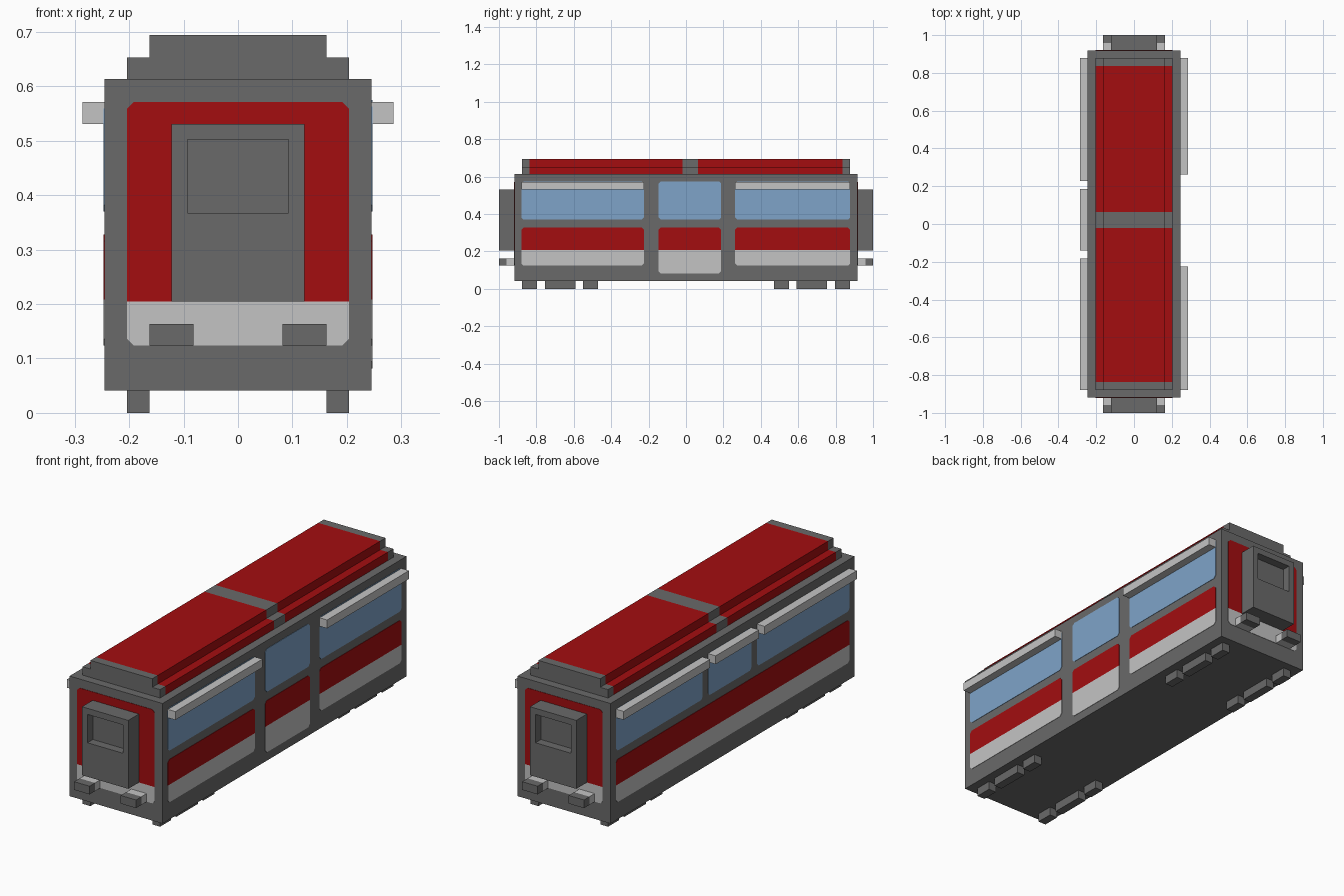
import bpy, bmesh
from mathutils import Vector

if "Cube" in bpy.data.objects:
    bpy.data.objects.remove(bpy.data.objects["Cube"])


def material(name, rgb):
    m = bpy.data.materials.new(name)
    m.diffuse_color = (*rgb, 1)
    m.use_nodes = True
    m.node_tree.nodes["Principled BSDF"].inputs["Base Color"].default_value = m.diffuse_color
    return m


GREY = material("dark grey", (0.144, 0.144, 0.144))
RED = material("red", (0.366, 0.004, 0.005))
LIGHT = material("light grey", (0.552, 0.552, 0.552))
BLUE = material("window blue", (0.212, 0.371, 0.584))


def finish(bm, name, *mats):
    bmesh.ops.recalc_face_normals(bm, faces=bm.faces)
    me = bpy.data.meshes.new(name)
    bm.to_mesh(me)
    bm.free()
    for m in mats:
        me.materials.append(m)
    ob = bpy.data.objects.new(name, me)
    bpy.context.collection.objects.link(ob)
    return ob


def box_bm(x0, x1, y0, y1, z0, z1):
    bm = bmesh.new()
    bmesh.ops.create_cube(bm, size=1)
    for v in bm.verts:
        v.co = Vector((x1 if v.co.x > 0 else x0,
                       y1 if v.co.y > 0 else y0,
                       z1 if v.co.z > 0 else z0))
    return bm


def box(name, mat, *dims):
    return finish(box_bm(*dims), name, mat)


def plate(name, mat, axis, sign, u0, u1, z0, z1, low=True, high=True):
    """Thin painted panel on a side (axis x) or end (axis y) wall, corners clipped."""
    wall = 0.2449 if axis == "x" else 0.9179
    a, b = (0.012 if low else 0), (0.012 if high else 0)
    pts = [(u0 + a, z0), (u1 - a, z0), (u1, z0 + a), (u1, z1 - b),
           (u1 - b, z1), (u0 + b, z1), (u0, z1 - b), (u0, z0 + a)]
    pts = list(dict.fromkeys(pts))
    place = (lambda u, z, d: (sign * d, u, z)) if axis == "x" else (lambda u, z, d: (u, sign * d, z))
    bm = bmesh.new()
    face = bm.faces.new([bm.verts.new(place(u, z, wall)) for u, z in pts])
    ext = bmesh.ops.extrude_face_region(bm, geom=[face])
    bmesh.ops.translate(bm, vec=place(0, 0, 0.002),
                        verts=[g for g in ext["geom"] if isinstance(g, bmesh.types.BMVert)])
    finish(bm, name, mat)


# carriage body
box("body", GREY, -0.245, 0.245, -0.918, 0.918, 0.041, 0.613)

# stepped roof, red between grey cross bands
profile = [(-0.204, 0.613), (-0.204, 0.653), (-0.163, 0.653), (-0.163, 0.694),
           (0.163, 0.694), (0.163, 0.653), (0.204, 0.653), (0.204, 0.613)]
stations = [-0.878, -0.837, -0.02, 0.063, 0.837, 0.878]
bm = bmesh.new()
rings = [[bm.verts.new((x, y, z)) for x, z in profile] for y in stations]
for s in range(len(stations) - 1):
    for i in range(len(profile)):
        j = (i + 1) % len(profile)
        f = bm.faces.new((rings[s][i], rings[s][j], rings[s + 1][j], rings[s + 1][i]))
        f.material_index = s % 2
bm.faces.new(rings[0])
bm.faces.new(rings[-1])
finish(bm, "roof", GREY, RED)

# right side: three bays, the middle one a door
for n, (y0, y1) in enumerate([(-0.88, -0.225), (-0.147, 0.188), (0.262, 0.878)]):
    door = n == 1
    plate("right_window", BLUE, "x", 1, y0, y1, 0.37, 0.575)
    plate("right_red_panel", RED, "x", 1, y0, y1, 0.208, 0.328, low=False)
    plate("right_lower_panel", LIGHT, "x", 1, y0, y1, 0.082 if door else 0.124, 0.208, high=False)
    if not door:
        box("right_awning", LIGHT, 0.245, 0.286, y0, y1, 0.531, 0.571)

# left side: three windows over continuous stripes
for y0, y1 in [(-0.878, -0.183), (-0.14, 0.185), (0.227, 0.878)]:
    plate("left_window", BLUE, "x", -1, y0, y1, 0.37, 0.571)
    box("left_awning", LIGHT, -0.286, -0.245, y0, y1, 0.531, 0.571)
plate("left_red_stripe", RED, "x", -1, -0.878, 0.878, 0.208, 0.328, low=False)
plate("left_lower_stripe", LIGHT, "x", -1, -0.878, 0.878, 0.124, 0.208, high=False)

# both ends
for s, end in ((-1, "front"), (1, "back")):
    plate(end + "_red_panel", RED, "y", s, -0.204, 0.204, 0.205, 0.571, low=False)
    plate(end + "_lower_panel", LIGHT, "y", s, -0.204, 0.204, 0.124, 0.205, high=False)

    # gangway door with a recessed window
    bm = box_bm(-0.122, 0.122, *sorted((s * 0.918, s)), 0.205, 0.531)
    bm.normal_update()
    outer = max(bm.faces, key=lambda f: s * f.calc_center_median().y)
    bmesh.ops.inset_region(bm, faces=[outer], thickness=0.041)
    for v in outer.verts:
        if v.co.z < 0.3:
            v.co.z = 0.367
    ext = bmesh.ops.extrude_face_region(bm, geom=[outer])
    bmesh.ops.translate(bm, vec=(0, -s * 0.041, 0),
                        verts=[g for g in ext["geom"] if isinstance(g, bmesh.types.BMVert)])
    if outer.is_valid:
        bmesh.ops.delete(bm, geom=[outer], context="FACES_ONLY")
    finish(bm, end + "_gangway_door", GREY)

    # buffers: light stem, grey head
    for x0, x1 in ((-0.163, -0.082), (0.082, 0.163)):
        box(end + "_buffer_stem", LIGHT, x0, x1, *sorted((s * 0.918, s * 0.959)), 0.124, 0.163)
        box(end + "_buffer_head", GREY, x0, x1, *sorted((s * 0.959, s)), 0.124, 0.163)

    # wheel blocks
    for x0, x1 in ((-0.204, -0.163), (0.163, 0.204)):
        for a, b in ((0.47, 0.551), (0.592, 0.755), (0.796, 0.878)):
            box(end + "_wheel_block", GREY, x0, x1, *sorted((s * a, s * b)), 0, 0.041)
